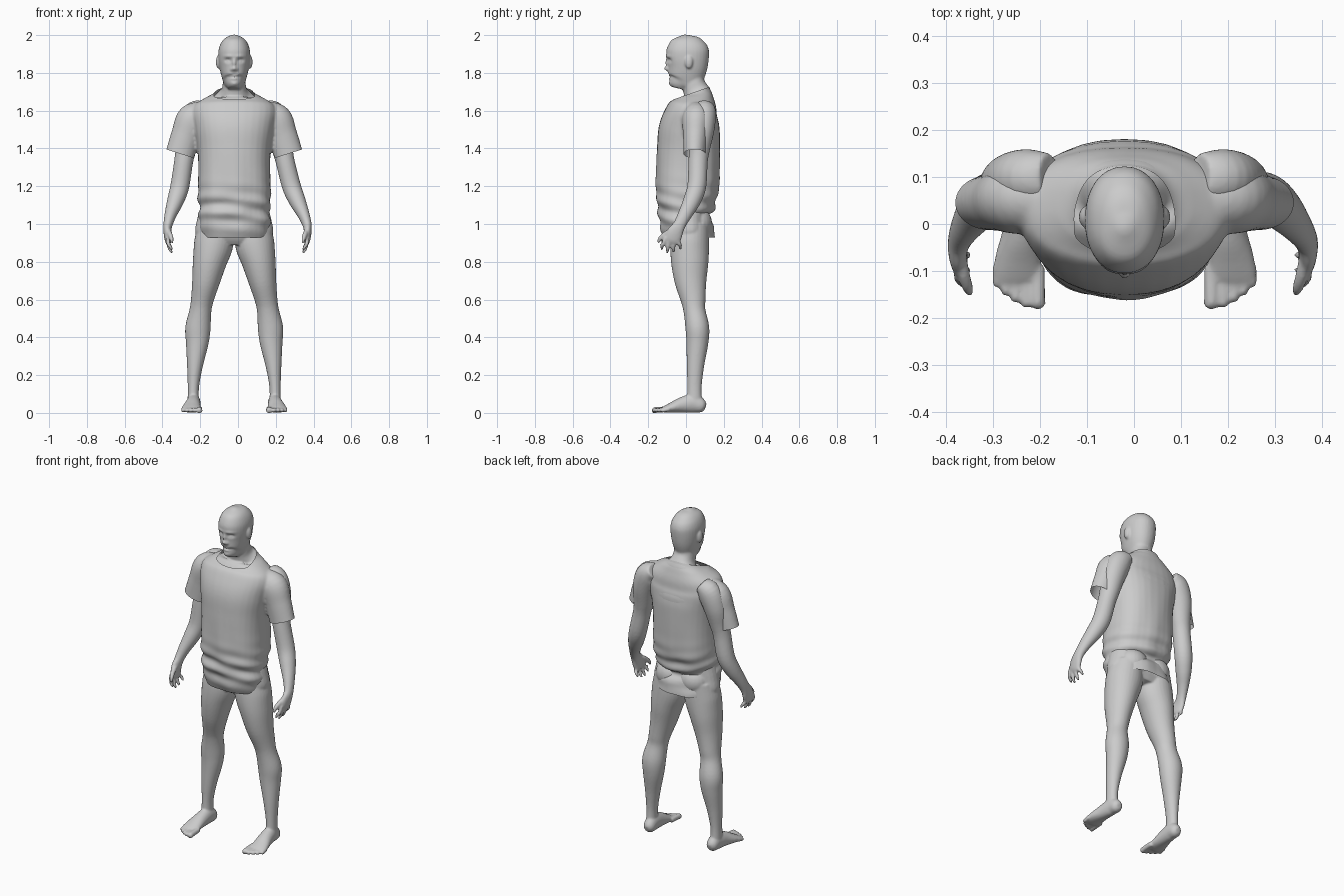
import bpy, bmesh, math
from mathutils import Vector, Matrix

CX = -0.02  # the figure's own centre line


def spline(rows, steps=5):
    """Catmull-Rom through rows of numbers."""
    pts = [Vector(r) for r in rows]
    out = []
    for i in range(len(pts) - 1):
        p0, p1, p2, p3 = pts[max(i - 1, 0)], pts[i], pts[i + 1], pts[min(i + 2, len(pts) - 1)]
        for k in range(steps):
            t = k / steps
            out.append(0.5 * (2 * p1 + (p2 - p0) * t + (2 * p0 - 5 * p1 + 4 * p2 - p3) * t * t
                              + (3 * p1 - p0 - 3 * p2 + p3) * t ** 3))
    return out + [pts[-1]]


def loft(bm, rows, power=2.0, seg=32):
    """Closed tube through rows of (x, y, z, radius along x, other radius)."""
    rows = spline(rows)
    part, rings = bmesh.new(), []
    for i, r in enumerate(rows):
        c = Vector(r[:3])
        t = (Vector(rows[min(i + 1, len(rows) - 1)][:3]) - Vector(rows[max(i - 1, 0)][:3])).normalized()
        a = (Vector((1, 0, 0)) - t * t.x).normalized()
        b = t.cross(a)
        ring = []
        for k in range(seg):
            w = 2 * math.pi * k / seg
            cs, sn = math.cos(w), math.sin(w)
            u = math.copysign(abs(cs) ** (2 / power), cs) * max(r[3], 0.002)
            v = math.copysign(abs(sn) ** (2 / power), sn) * max(r[4], 0.002)
            ring.append(part.verts.new(c + a * u + b * v))
        rings.append(ring)
    for r0, r1 in zip(rings, rings[1:]):
        for k in range(seg):
            part.faces.new((r0[k], r0[(k + 1) % seg], r1[(k + 1) % seg], r1[k]))
    part.faces.new(rings[0])
    part.faces.new(rings[-1])
    bmesh.ops.recalc_face_normals(part, faces=part.faces)
    tmp = bpy.data.meshes.new("tmp")
    part.to_mesh(tmp)
    part.free()
    bm.from_mesh(tmp)
    bpy.data.meshes.remove(tmp)


def upright(rows):
    """(z, half width, y front, y back) to loft rows."""
    return [(0, (f + b) / 2, z, hx, (b - f) / 2) for z, hx, f, b in rows]


def ball(bm, loc, scale):
    m = Matrix.Translation(loc) @ Matrix.Diagonal((*scale, 1))
    bmesh.ops.create_uvsphere(bm, u_segments=24, v_segments=16, radius=1, matrix=m)


def fuse(name, bm, voxel, smooth):
    """Merge overlapping parts into one smooth skin."""
    me = bpy.data.meshes.new(name)
    bm.to_mesh(me)
    bm.free()
    ob = bpy.data.objects.new(name, me)
    bpy.context.collection.objects.link(ob)
    rm = ob.modifiers.new("skin", 'REMESH')
    rm.mode, rm.voxel_size = 'VOXEL', voxel
    sm = ob.modifiers.new("relax", 'SMOOTH')
    sm.factor, sm.iterations = 0.5, smooth
    dg = bpy.context.evaluated_depsgraph_get()
    new = bpy.data.meshes.new_from_object(ob.evaluated_get(dg))
    ob.modifiers.clear()
    ob.data = new
    new.name = name
    ob.location.x = CX
    return ob


def finish(ob, bm):
    bm.to_mesh(ob.data)
    bm.free()
    for p in ob.data.polygons:
        p.use_smooth = True


# ---------- body ----------
bm = bmesh.new()
# torso and neck
loft(bm, upright([
    (.90, .15, -.05, .10), (.95, .205, -.08, .115), (1.03, .195, -.09, .115), (1.12, .172, -.10, .125),
    (1.22, .165, -.11, .15), (1.35, .178, -.12, .168), (1.45, .188, -.125, .176), (1.55, .205, -.10, .178),
    (1.62, .185, -.05, .163), (1.67, .115, -.005, .143), (1.705, .07, -.015, .122),
    (1.75, .06, -.02, .098), (1.82, .055, -.02, .09)]), 2.25)
# head
loft(bm, upright([
    (1.715, .03, -.075, .02), (1.735, .046, -.094, .05), (1.76, .06, -.098, .085), (1.80, .072, -.097, .102),
    (1.84, .08, -.098, .115), (1.88, .084, -.103, .121), (1.92, .083, -.104, .121), (1.955, .072, -.09, .106),
    (1.98, .053, -.065, .082), (1.996, .026, -.028, .045), (2.001, .006, -.002, .02)]), 2.15)

for s in (-1, 1):
    ball(bm, (s * .086, .015, 1.857), (.011, .021, .034))       # ear
    ball(bm, (s * .078, .055, 1.005), (.09, .083, .085))        # buttock
    # leg
    loft(bm, [(s * x, *r) for x, *r in [
        (.10, .025, 1.0, .09, .095), (.108, .02, .9, .104, .102), (.13, .02, .8, .09, .099),
        (.149, .024, .7, .074, .085), (.169, .038, .6, .06, .066), (.179, .045, .54, .058, .058),
        (.192, .06, .45, .067, .063), (.196, .06, .37, .06, .058), (.208, .05, .25, .042, .046),
        (.216, .045, .14, .03, .038), (.217, .045, .05, .03, .04)]])
    # foot and toes
    loft(bm, [(s * x, *r) for x, *r in [
        (.212, .103, .03, .015, .018), (.212, .085, .036, .032, .036), (.214, .04, .05, .036, .05),
        (.219, -.02, .042, .041, .042), (.226, -.075, .028, .049, .028), (.23, -.115, .018, .05, .017),
        (.23, -.13, .015, .04, .01)]])
    for x, tip, r in ((.184, -.178, .016), (.209, -.176, .0115), (.231, -.165, .0115),
                      (.252, -.15, .011), (.271, -.132, .0105)):
        loft(bm, [(s * x, -.09, .02, r, r), (s * x, tip + .025, .016, r, r),
                  (s * x, tip + .006, .013, r, r), (s * x, tip - .002, .012, r * .5, r * .5)], seg=12)

    def arm(rows):
        # the +x arm hangs slightly further out
        return [(s * x + (max(0, min(.035, .1 * (1.35 - z))) if s > 0 else 0), y, z, a, b)
                for x, y, z, a, b in rows]
    # arm, palm, fingers, thumb
    loft(bm, arm([
        (.16, .10, 1.62, .04, .05), (.205, .097, 1.585, .067, .062), (.238, .088, 1.50, .066, .062),
        (.255, .072, 1.40, .056, .055), (.268, .064, 1.33, .05, .051), (.288, .057, 1.20, .05, .05),
        (.312, .03, 1.12, .044, .046), (.337, -.006, 1.05, .032, .037), (.351, -.035, .995, .024, .033),
        (.354, -.058, .955, .02, .043), (.35, -.073, .915, .017, .044), (.346, -.078, .90, .012, .038)]))
    for y0, y1, z1 in ((-.108, -.127, .862), (-.088, -.098, .846), (-.067, -.066, .85), (-.047, -.03, .865)):
        loft(bm, arm([(.352, y0, .93, .011, .011), (.35, (y0 + y1) / 2, .90, .011, .011),
                      (.34, y1, z1 + .02, .01, .01), (.328, y1, z1, .006, .006)]), seg=12)
    loft(bm, arm([(.352, -.06, .97, .015, .015), (.342, -.105, .95, .014, .014),
                  (.333, -.135, .925, .012, .012), (.328, -.147, .90, .007, .007)]), seg=12)

body = fuse("body", bm, 0.006, 4)

# face relief: x, z, spread x, spread z, depth
FACE = [(0, 1.85, .009, .02, -.012), (0, 1.823, .012, .011, -.02),
        (0, 1.786, .022, .006, -.007), (0, 1.77, .018, .006, -.006), (0, 1.778, .022, .003, .004),
        (0, 1.742, .022, .012, -.005)]
for s in (-1, 1):
    FACE += [(s * .033, 1.866, .017, .011, .014), (s * .033, 1.863, .009, .006, -.006),
             (s * .032, 1.888, .025, .008, -.005), (s * .014, 1.818, .007, .007, -.008)]
bm = bmesh.new()
bm.from_mesh(body.data)
for v in bm.verts:
    if v.co.z > 1.72 and v.co.y < -.045:
        v.co.y += sum(d * math.exp(-((v.co.x - x) / sx) ** 2 - ((v.co.z - z) / sz) ** 2)
                      for x, z, sx, sz, d in FACE)
for v in bm.verts:
    v.co.z = max(v.co.z, 0)
finish(body, bm)

# ---------- shirt ----------
bm = bmesh.new()
loft(bm, upright([
    (.88, .178, -.10, .155), (.95, .182, -.118, .15), (1.0, .186, -.137, .125), (1.06, .189, -.147, .125),
    (1.11, .191, -.156, .15), (1.2, .194, -.16, .174), (1.3, .191, -.157, .178), (1.4, .195, -.153, .18),
    (1.5, .21, -.145, .18), (1.58, .225, -.112, .174), (1.63, .208, -.075, .164), (1.67, .15, -.048, .147),
    (1.7, .1, -.035, .132), (1.76, .07, -.02, .11)]), 2.3)
for s in (-1, 1):
    loft(bm, [(s * .15, .06, 1.615, .04, .05), (s * .215, .055, 1.56, .085, .075),
              (s * .255, .05, 1.47, .079, .066), (s * .287, .045, 1.37, .077, .058),
              (s * .312, .042, 1.29, .077, .056)])
shirt = fuse("shirt", bm, 0.008, 6)

bm = bmesh.new()
bm.from_mesh(shirt.data)
bm.normal_update()
# creases around the waist
for v in bm.verts:
    x, y, z = v.co
    amp = .006 * math.exp(-((z - 1.07) / .10) ** 2)
    if abs(x) < .215:
        v.co += v.normal * amp * (math.sin(75 * z + 9 * x + 14 * y) + .6 * math.sin(48 * z - 17 * x))
        v.co += v.normal * .002 * math.sin(45 * x + 6 * z) * max(0, min(1, (1.45 - z) * 4))


def trim(co, no, keep_out):
    """Open the cloth beyond a plane, only among faces chosen by keep_out."""
    co, no = Vector(co), Vector(no).normalized()
    faces = [f for f in bm.faces if keep_out(f.calc_center_median())]
    geom = set(faces)
    for f in faces:
        geom.update(f.edges)
        geom.update(f.verts)
    bmesh.ops.bisect_plane(bm, geom=list(geom), plane_co=co, plane_no=no, dist=1e-5)
    gone = [f for f in bm.faces if keep_out(f.calc_center_median())
            and (f.calc_center_median() - co).dot(no) > 0]
    bmesh.ops.delete(bm, geom=gone, context='FACES')


trim((0, 0, .928), (0, 0, -1), lambda c: c.z < 1.0)                      # hem
trim((0, -.05, 1.665), (0, -.35, 1), lambda c: c.z > 1.62)               # neckline
for s in (-1, 1):                                                        # cuffs
    trim((s * .287, 0, 1.372), (s * .3, 0, -.95), lambda c: c.x * s > .208 and c.z > 1.2)
finish(shirt, bm)
